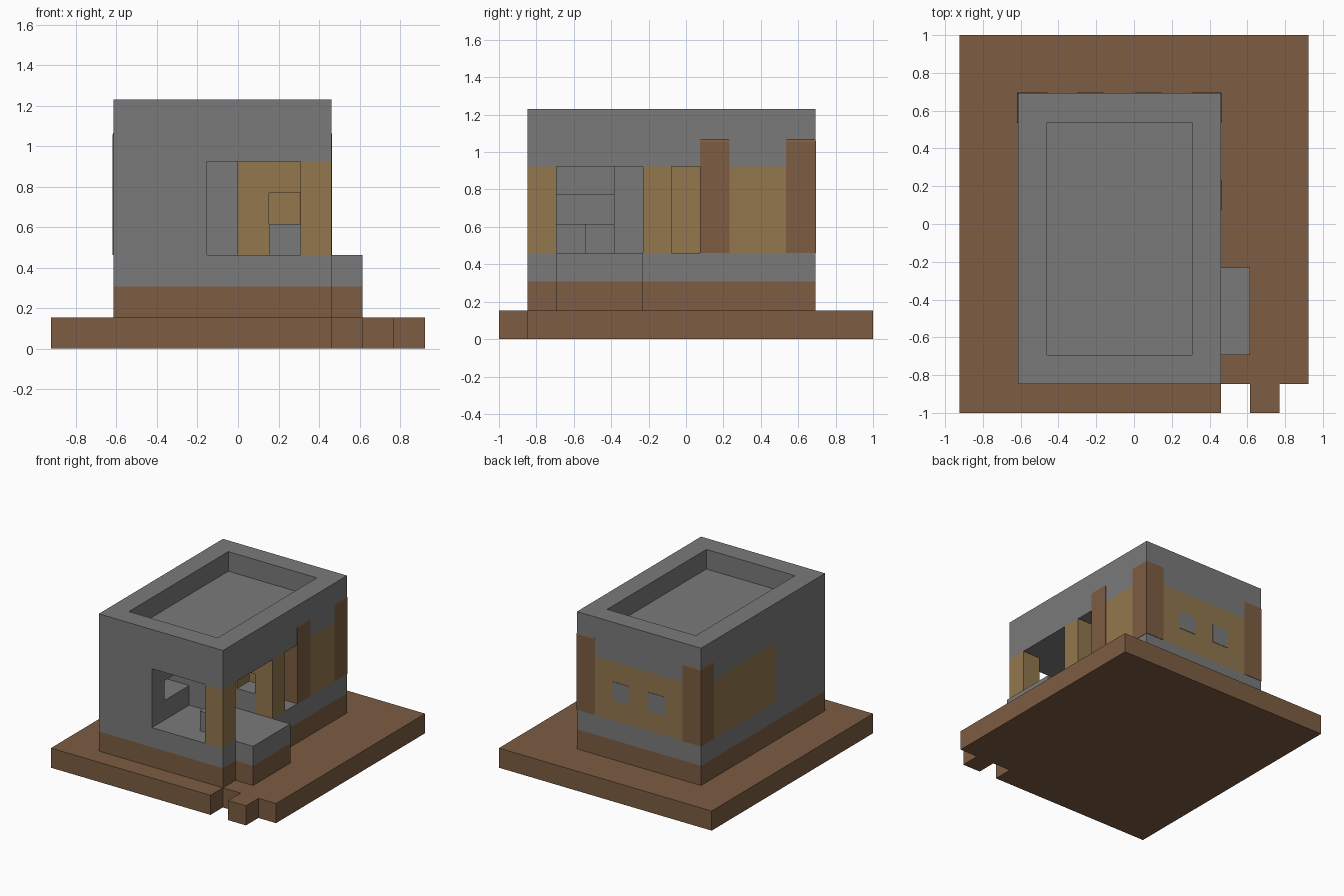
import bpy, bmesh
from mathutils import Vector

if "Cube" in bpy.data.objects:
    bpy.data.objects.remove(bpy.data.objects["Cube"])

U = 2 / 13  # size of one building block


def material(name, rgb):
    m = bpy.data.materials.new(name)
    m.use_nodes = True
    colour = (*rgb, 1)
    m.diffuse_color = colour
    m.node_tree.nodes["Principled BSDF"].inputs["Base Color"].default_value = colour
    return m


STONE = material("grey stone", (0.195, 0.195, 0.195))
EARTH = material("brown earth", (0.205, 0.108, 0.055))
PLASTER = material("tan plaster", (0.287, 0.184, 0.075))


def box(name, mat, x, y, z, grow=0.0, round_top=0.0):
    """Box between block coordinates, each given as a (start, end) pair."""
    lo = Vector(((x[0] - 6) * U - grow, (y[0] - 6.5) * U - grow, z[0] * U))
    hi = Vector(((x[1] - 6) * U + grow, (y[1] - 6.5) * U + grow, z[1] * U))
    bm = bmesh.new()
    bmesh.ops.create_cube(bm, size=1)
    for v in bm.verts:
        v.co = Vector([(a + b) / 2 + c * (b - a) for a, b, c in zip(lo, hi, v.co)])
    if round_top:
        top = [e for e in bm.edges if all(v.co.z > hi.z - 0.001 for v in e.verts)]
        bmesh.ops.bevel(bm, geom=top, offset=round_top, segments=3,
                        profile=0.5, affect='EDGES')
    mesh = bpy.data.meshes.new(name)
    bm.to_mesh(mesh)
    bm.free()
    mesh.materials.append(mat)
    obj = bpy.data.objects.new(name, mesh)
    bpy.context.collection.objects.link(obj)
    return obj


def carve(obj, x, y, z):
    """Cut a box-shaped hole out of an object."""
    cutter = box("cutter", obj.data.materials[0], x, y, z)
    cutter.hide_render = True
    mod = obj.modifiers.new("hole", 'BOOLEAN')
    mod.operation = 'DIFFERENCE'
    mod.solver = 'EXACT'
    mod.object = cutter
    bpy.context.view_layer.objects.active = obj
    bpy.ops.object.modifier_apply(modifier=mod.name)
    bpy.data.objects.remove(cutter)


# Ground slab with two notches in its front edge
ground = box("ground_slab", EARTH, (0, 12), (0, 13), (0, 1))
carve(ground, (9, 10), (-1, 1), (-1, 2))
carve(ground, (11, 13), (-1, 1), (-1, 2))

# Foundation and floor, each with the side porch
for name, mat, z in (("foundation", EARTH, (1, 2)), ("floor", STONE, (2, 3))):
    box(name, mat, (2, 9), (1, 11), z)
    box("porch_" + name, mat, (9, 10), (2, 5), z)

# Front left stone wall with a niche facing the room
WALL = (3, 6)
front_wall = box("front_wall", STONE, (2, 5), (1, 5), WALL)
carve(front_wall, (3, 6), (2, 4), (4, 5))
box("room_corner_block", STONE, (5, 6), (4, 5), WALL)
box("stool", STONE, (7, 8), (2, 3), (3, 4))
box("corner_pillar", PLASTER, (8, 9), (1, 2), WALL)

# Partition with a serving window between room and passage
partition = box("partition", PLASTER, (6, 9), (5, 6), WALL)
carve(partition, (7, 8), (4, 7), (2, 5))
box("window_counter", STONE, (7, 8), (5, 6), (3, 4))

# Rear part of the house
box("passage_end_wall", PLASTER, (2, 6), (5, 7), WALL)
box("rear_walls", PLASTER, (2, 9), (7, 11), WALL)

# Timber posts, rounded at the top
for name, x, y in (("rear_left_post", 8, 10), ("rear_right_post", 2, 10),
                   ("side_post", 8, 7)):
    box(name, EARTH, (x, x + 1), (y, y + 1), (3, 7), grow=0.003, round_top=0.022)

# Painted rear windows
for side, x in (("left", 6), ("right", 4)):
    box("rear_window_" + side, STONE, (x + 0.03, x + 0.97), (10.98, 11.02), (4.03, 4.97))

# Flat roof with a sunken top
roof = box("roof", STONE, (2, 9), (1, 11), (6, 8))
carve(roof, (3, 8), (2, 10), (7, 9))
